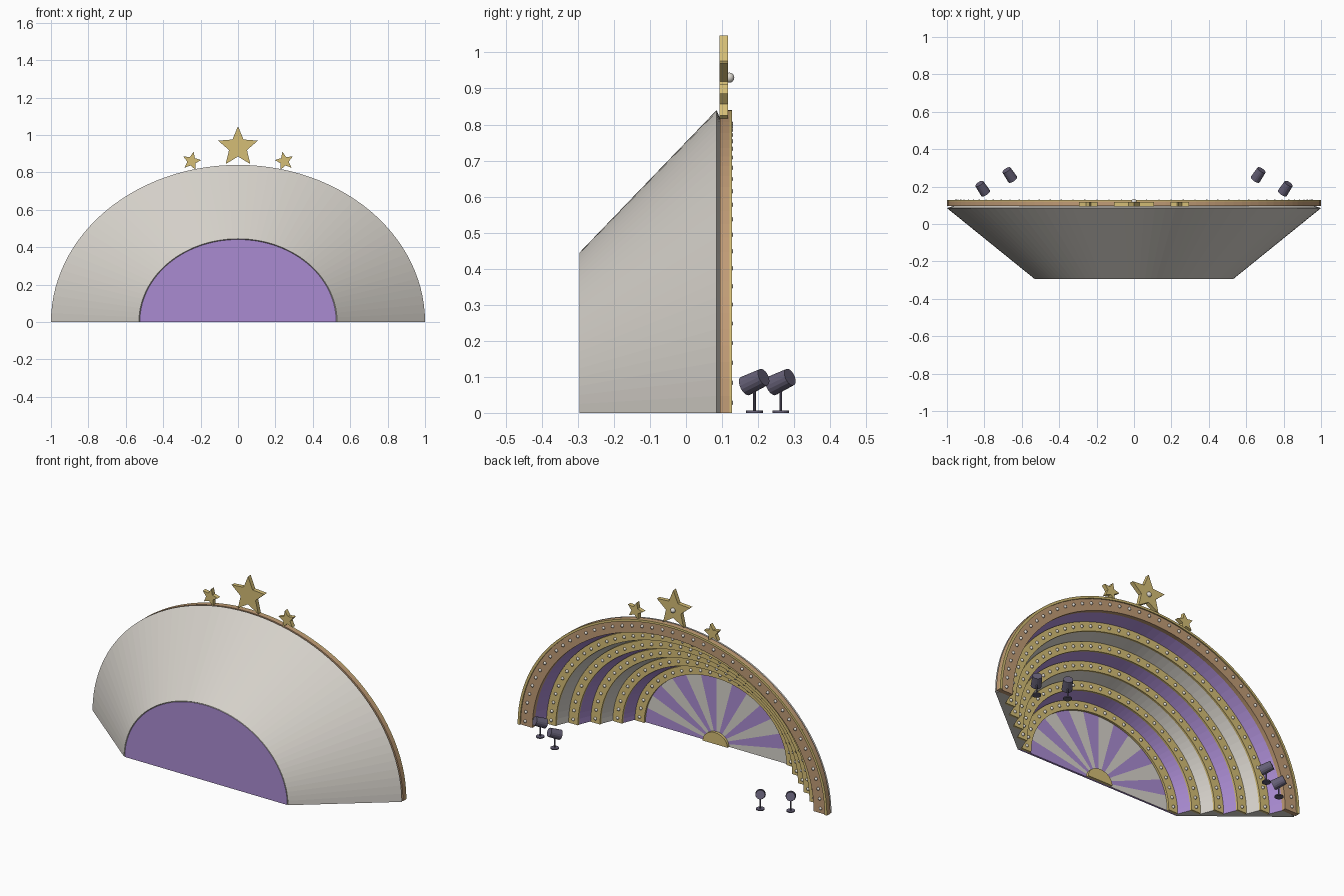
import bpy, bmesh, math
from mathutils import Matrix, Vector

cube = bpy.data.objects.get("Cube")
if cube:
    bpy.data.objects.remove(cube)

SQUASH = 0.84      # arch height relative to half width
SEGS = 56


def material(name, rgb):
    m = bpy.data.materials.new(name)
    m.use_nodes = True
    m.diffuse_color = (*rgb, 1)
    bsdf = next(n for n in m.node_tree.nodes if n.type == 'BSDF_PRINCIPLED')
    bsdf.inputs["Base Color"].default_value = (*rgb, 1)
    bsdf.inputs["Roughness"].default_value = 0.7
    return m


CREAM = material("cream", (0.68, 0.65, 0.60))
PURPLE = material("purple", (0.40, 0.26, 0.64))
GOLD = material("gold", (0.66, 0.51, 0.18))
BRONZE = material("bronze", (0.53, 0.33, 0.18))
BULB = material("bulb", (0.75, 0.72, 0.66))
METAL = material("dark_metal", (0.13, 0.115, 0.18))


def finish(name, bm, mats, smooth=False):
    bmesh.ops.recalc_face_normals(bm, faces=bm.faces)
    mesh = bpy.data.meshes.new(name)
    bm.to_mesh(mesh)
    bm.free()
    for m in mats:
        mesh.materials.append(m)
    if smooth:
        mesh.shade_smooth()
    obj = bpy.data.objects.new(name, mesh)
    bpy.context.collection.objects.link(obj)
    return obj


def arch_point(r, y, angle):
    return Vector((r * math.cos(angle), y, SQUASH * r * math.sin(angle)))


def arch(name, profile, mats, rule=lambda i: 0):
    """Sweep a closed (radius, y) profile over half an ellipse."""
    bm = bmesh.new()
    rows = [[bm.verts.new(arch_point(r, y, math.pi * s / SEGS)) for r, y in profile]
            for s in range(SEGS + 1)]
    count = len(profile)
    for p, q in zip(rows, rows[1:]):
        for i in range(count):
            j = (i + 1) % count
            bm.faces.new((p[i], p[j], q[j], q[i])).material_index = rule(i)
    bm.faces.new(rows[0])
    bm.faces.new(rows[-1])
    return finish(name, bm, mats)


def ring(name, inner, outer, back, front, mat):
    return arch(name, [(inner, back), (outer, back), (outer, front), (inner, front)], [mat])


def half_disc(name, radius, back, front, mats, wedges=1):
    """Half-ellipse plate whose +y face is split into coloured wedges."""
    bm = bmesh.new()
    rims = [[bm.verts.new(arch_point(radius, y, math.pi * s / SEGS)) for s in range(SEGS + 1)]
            for y in (back, front)]
    hubs = [bm.verts.new((0, y, 0)) for y in (back, front)]
    bm.faces.new(rims[0])
    for s in range(SEGS):
        face = bm.faces.new((hubs[1], rims[1][s], rims[1][s + 1]))
        face.material_index = (s * wedges // SEGS) % len(mats)
        bm.faces.new((rims[0][s], rims[0][s + 1], rims[1][s + 1], rims[1][s])).material_index = len(mats) - 1
    bm.faces.new((rims[0][0], rims[1][0], hubs[1], rims[1][-1], rims[0][-1]))
    return finish(name, bm, mats)


def bulbs(name, radius, y, count):
    bm = bmesh.new()
    for i in range(count):
        spot = arch_point(radius, y, math.pi * (i + 0.5) / count)
        bmesh.ops.create_uvsphere(bm, u_segments=8, v_segments=6, radius=0.009,
                                  matrix=Matrix.Translation(spot))
    return finish(name, bm, [BULB], smooth=True)


def star(name, x, z, radius, lean):
    bm = bmesh.new()
    tips = []
    for i in range(10):
        r = radius if i % 2 == 0 else radius * 0.45
        a = math.pi / 2 + lean + i * math.pi / 5
        tips.append(bm.verts.new((x + r * math.cos(a), 0.093, z + r * math.sin(a))))
    face = bm.faces.new(tips)
    extruded = bmesh.ops.extrude_face_region(bm, geom=[face])["geom"]
    moved = [v for v in extruded if isinstance(v, bmesh.types.BMVert)]
    bmesh.ops.translate(bm, verts=moved, vec=(0, 0.024, 0))
    return finish(name, bm, [GOLD])


def cylinder(bm, start, end, r1, r2, mat=0, sides=16):
    axis = Vector(end) - Vector(start)
    turn = axis.to_track_quat('Z', 'Y').to_matrix().to_4x4()
    place = Matrix.Translation((Vector(start) + Vector(end)) / 2) @ turn
    made = bmesh.ops.create_cone(bm, cap_ends=True, segments=sides, radius1=r1, radius2=r2,
                                 depth=axis.length, matrix=place)
    for f in {f for v in made["verts"] for f in v.link_faces}:
        f.material_index = mat


# Stepped shell: conical outside, five flared bands inside
STEPS = 5


def step(k):
    return 0.46 + 0.09 * k, 0.52 + 0.09 * k, -0.283 + 0.0756 * k


profile = [(0.53, -0.295), (0.52, -0.283)]
for k in range(1, STEPS + 1):
    inner, outer, y = step(k)
    profile += [(inner, y), (min(outer, 1.0), y)]
profile += [(1.0, 0.085)]


def band_colour(i):
    # odd profile edges are the flared bands, starting and ending in purple
    return 1 if i % 2 == 1 and i < 2 * STEPS and (i // 2) % 2 == 0 else 0


arch("shell", profile, [CREAM, PURPLE], band_colour)

# Rear wall with sunburst and hub
half_disc("sunburst_wall", 0.525, -0.295, -0.283, [PURPLE, CREAM], wedges=14)
half_disc("sunburst_hub", 0.08, -0.283, -0.268, [GOLD])

# Gold step trims with bulbs
for k in range(STEPS):
    inner, outer, y = step(k)
    ring(f"step_trim_{k + 1}", inner, outer, y - 0.002, y + 0.012, GOLD)
    bulbs(f"step_bulbs_{k + 1}", (inner + outer) / 2, y + 0.013, round(47 * outer))

# Opening arch
ring("opening_arch", 0.91, 1.0, 0.095, 0.12, BRONZE)
ring("opening_lip", 0.985, 1.0, 0.12, 0.127, GOLD)
bulbs("opening_bulbs", 0.955, 0.122, 45)

# Stars on the crown
star("crown_star", 0, 0.935, 0.112, 0)
for side, label in ((1, "left"), (-1, "right")):
    star(f"small_star_{label}", side * 0.248, 0.86, 0.052, side * 0.2)
bm = bmesh.new()
bmesh.ops.create_uvsphere(bm, u_segments=12, v_segments=8, radius=0.014,
                          matrix=Matrix.Translation((0, 0.12, 0.93)))
finish("crown_bulb", bm, [BULB], smooth=True)

# Floor spotlights aimed at the stage
for side, label in ((1, "left"), (-1, "right")):
    for x, y, place in ((0.81, 0.19, "outer"), (0.665, 0.263, "inner")):
        foot = Vector((side * x, y, 0))
        head = foot + Vector((0, 0, 0.087))
        aim = Vector((-side * 0.5, -0.75, -0.36)).normalized()
        bm = bmesh.new()
        cylinder(bm, foot, foot + Vector((0, 0, 0.006)), 0.023, 0.023)
        cylinder(bm, foot, head, 0.004, 0.004, sides=8)
        cylinder(bm, head - aim * 0.033, head + aim * 0.033, 0.025, 0.028)
        cylinder(bm, head + aim * 0.033, head + aim * 0.035, 0.023, 0.023, mat=1)
        finish(f"spotlight_{label}_{place}", bm, [METAL, BULB])
